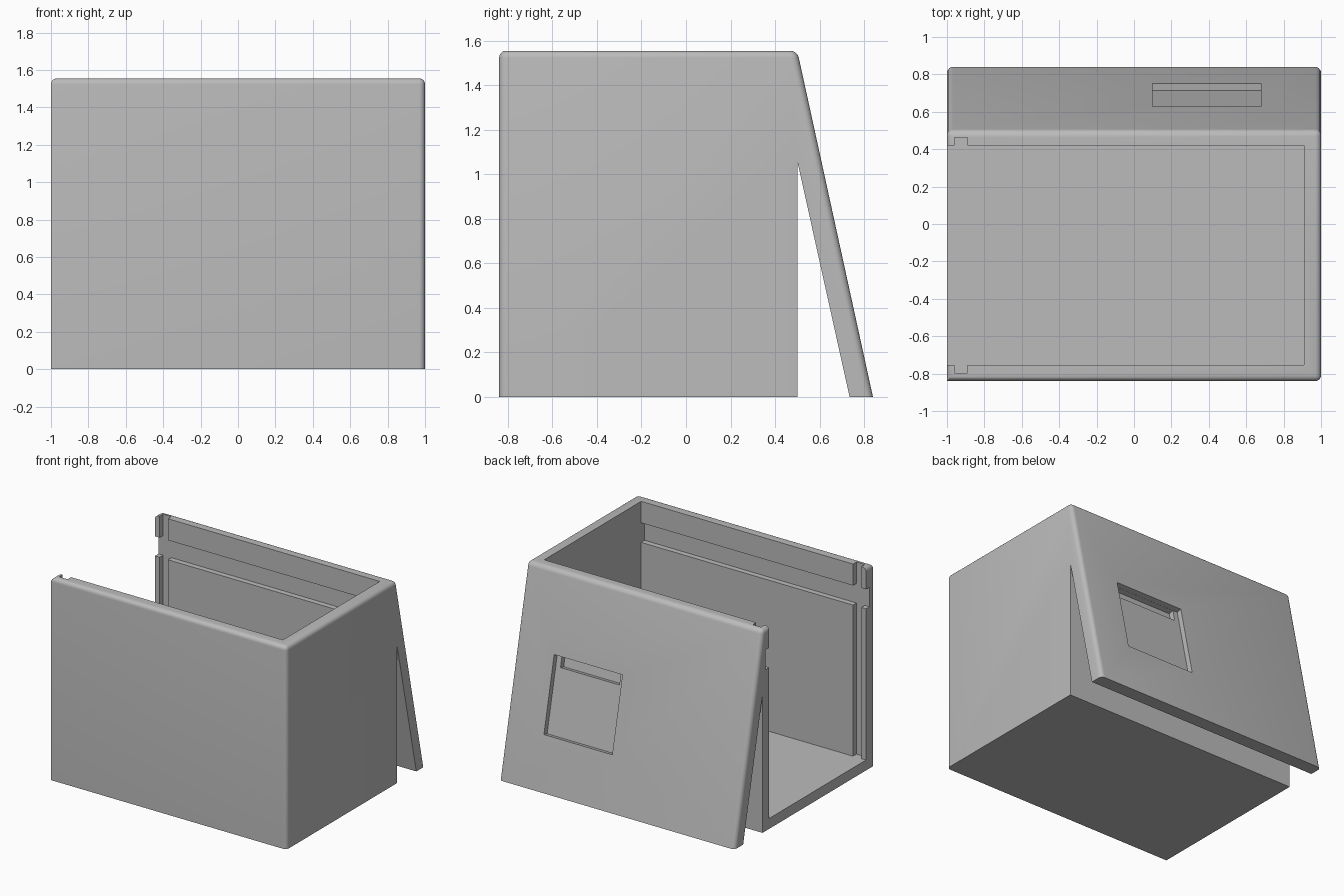
import bpy, bmesh, math
from mathutils import Matrix, Vector

old = bpy.data.objects.get("Cube")
if old:
    bpy.data.objects.remove(old, do_unlink=True)

grey = bpy.data.materials.new("plain grey")
grey.use_nodes = True
GREY = (0.5, 0.5, 0.5, 1)
grey.diffuse_color = GREY
grey.node_tree.nodes["Principled BSDF"].inputs["Base Color"].default_value = GREY

TOP, FRONT, BACK, FOOT = 1.555, -0.84, 0.5, 0.84
TILT = math.atan((FOOT - BACK) / TOP)


def add_object(name, bm):
    bmesh.ops.recalc_face_normals(bm, faces=bm.faces)
    mesh = bpy.data.meshes.new(name)
    bm.to_mesh(mesh)
    bm.free()
    mesh.materials.append(grey)
    obj = bpy.data.objects.new(name, mesh)
    bpy.context.collection.objects.link(obj)
    return obj


def cutter(name, low, high, frame=Matrix()):
    """Hidden box between two corners, placed in an optional tilted frame."""
    low, high = Vector(low), Vector(high)
    bm = bmesh.new()
    bmesh.ops.create_cube(bm, size=1)
    bmesh.ops.transform(bm, verts=bm.verts, matrix=frame
                        @ Matrix.Translation((low + high) / 2)
                        @ Matrix.Diagonal((*(high - low), 1)))
    obj = add_object(name, bm)
    obj.hide_render = True
    obj.hide_viewport = True
    return obj


# Body and slanted back panel share one side profile
profile = [(FRONT, 0), (FRONT, TOP), (BACK, TOP), (FOOT, 0),
           (0.735, 0), (BACK, 1.06), (BACK, 0)]
bm = bmesh.new()
face = bm.faces.new([bm.verts.new((-1, y, z)) for y, z in profile])
ext = bmesh.ops.extrude_face_region(bm, geom=[face])
bmesh.ops.translate(bm, vec=(2, 0, 0),
                    verts=[v for v in ext["geom"] if isinstance(v, bmesh.types.BMVert)])


def is_rounded(edge):
    a, b = (v.co for v in edge.verts)
    mid = (a + b) / 2
    rim = mid.z > TOP - 0.01
    front_corner = mid.x > 0.99 and mid.y < FRONT + 0.01
    outer_slope = mid.y > BACK + 0.01 and max(a.z, b.z) > TOP - 0.01
    return rim or front_corner or outer_slope


bmesh.ops.bevel(bm, geom=[e for e in bm.edges if is_rounded(e)], offset=0.032,
                segments=5, profile=0.5, affect='EDGES')
body = add_object("box_with_slanted_back", bm)

# Open interior
cutters = [cutter("interior_cutter", (-1.2, -0.755, 0.08), (0.91, 0.42, 2))]

# Upright slots and long grooves in both long walls
for side, low, high in (("front", -0.797, -0.7), ("back", 0.36, 0.462)):
    cutters.append(cutter(side + "_slot_cutter", (-0.96, low, 0.08), (-0.89, high, 2.1)))
    cutters.append(cutter(side + "_groove_cutter", (-1.3, low, 1.24), (0.91, high, 1.39)))

# Square recess in the slanted panel, with a deeper finger slot along its top
mid_z = 0.685
frame = (Matrix.Translation((0.39, BACK + (TOP - mid_z) * math.tan(TILT), mid_z))
         @ Matrix.Rotation(TILT, 4, 'X'))
cutters.append(cutter("recess_cutter", (-0.29, -0.04, -0.29), (0.29, 0.1, 0.29), frame))
cutters.append(cutter("finger_slot_cutter", (-0.25, -0.08, 0.2), (0.25, 0.12, 0.289), frame))

for tool in cutters:
    mod = body.modifiers.new(tool.name, 'BOOLEAN')
    mod.operation = 'DIFFERENCE'
    mod.solver = 'EXACT'
    mod.object = tool

# Bake the cuts, then shade the rounded edges smooth
bpy.context.view_layer.update()
depsgraph = bpy.context.evaluated_depsgraph_get()
cut_mesh = bpy.data.meshes.new_from_object(body.evaluated_get(depsgraph))
body.modifiers.clear()
body.data = cut_mesh
for tool in cutters:
    bpy.data.objects.remove(tool, do_unlink=True)

bpy.ops.object.select_all(action='DESELECT')
body.select_set(True)
bpy.context.view_layer.objects.active = body
bpy.ops.object.shade_smooth_by_angle(angle=math.radians(30))
